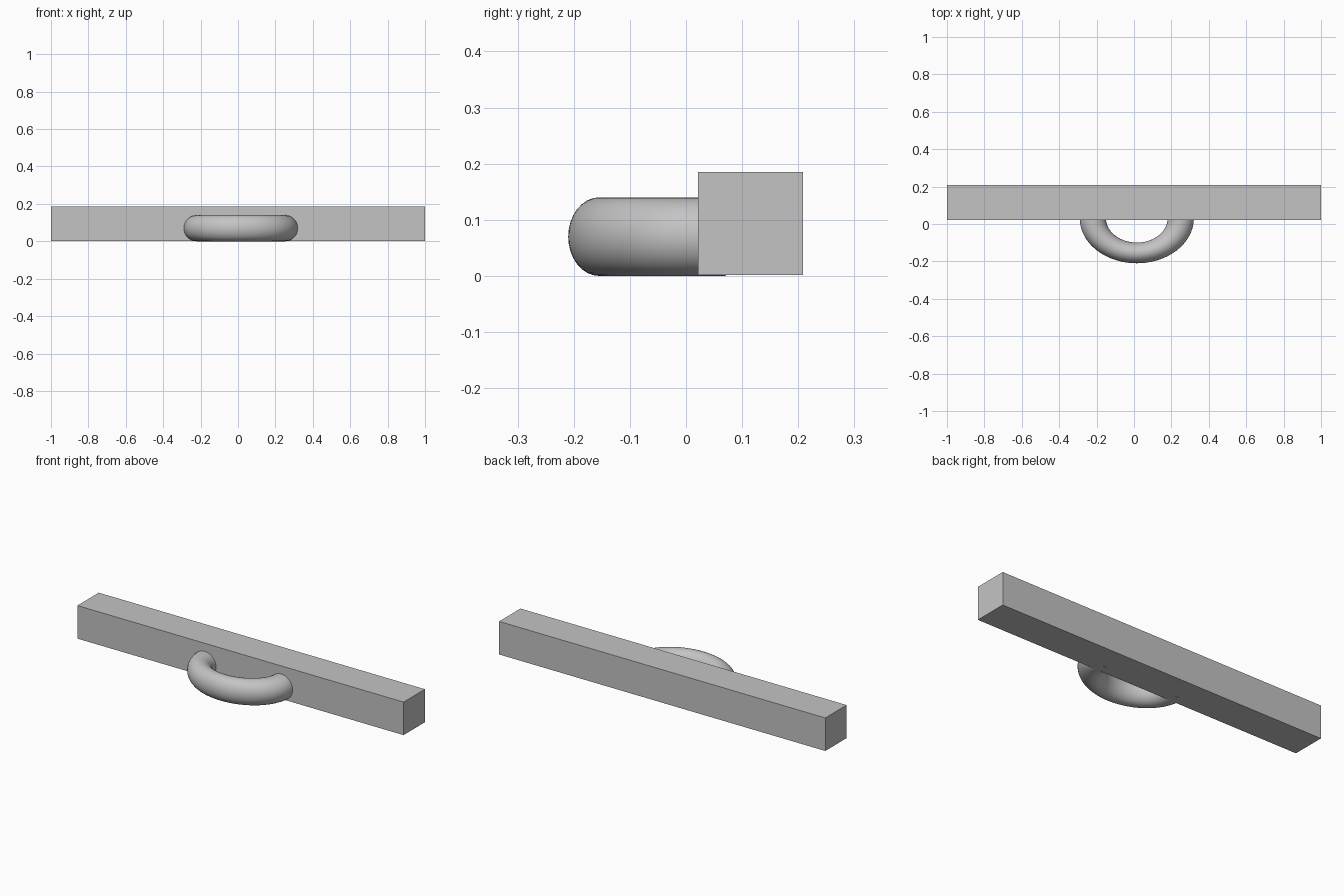
import bpy, bmesh, math
from mathutils import Matrix, Vector

cube = bpy.data.objects.get("Cube")
if cube:
    bpy.data.objects.remove(cube, do_unlink=True)

grey = bpy.data.materials.new("light grey")
grey.use_nodes = True
grey.diffuse_color = (0.55, 0.55, 0.55, 1)
grey.node_tree.nodes["Principled BSDF"].inputs["Base Color"].default_value = grey.diffuse_color


def add_object(name, bm):
    bmesh.ops.recalc_face_normals(bm, faces=bm.faces)
    mesh = bpy.data.meshes.new(name)
    bm.to_mesh(mesh)
    bm.free()
    mesh.materials.append(grey)
    obj = bpy.data.objects.new(name, mesh)
    bpy.context.collection.objects.link(obj)
    return obj


# Long square bar
bm = bmesh.new()
bmesh.ops.create_cube(bm, size=1, matrix=Matrix.Translation((0, 0.115, 0.0935))
                      @ Matrix.Diagonal((2, 0.187, 0.183, 1)))
add_object("bar", bm)

# Round handle: circle swept through a flattened arc, its ends sunk in the bar
TUBE, RING, OVERLAP = 0.07, 0.235, math.radians(12)
bm = bmesh.new()
section = Matrix.Translation((RING, 0, 0)) @ Matrix.Rotation(math.pi / 2, 4, "X")
bmesh.ops.create_circle(bm, cap_ends=False, segments=32, radius=TUBE,
                        matrix=Matrix.Rotation(OVERLAP, 4, "Z") @ section)
bmesh.ops.spin(bm, geom=bm.edges[:], cent=Vector(), axis=(0, 0, 1),
               angle=-(math.pi + 2 * OVERLAP), steps=56)
bmesh.ops.holes_fill(bm, edges=[e for e in bm.edges if e.is_boundary], sides=0)
bmesh.ops.transform(bm, verts=bm.verts, matrix=Matrix.Translation((0.015, 0.031, TUBE))
                    @ Matrix.Diagonal((1, 0.79, 1, 1)))
handle = add_object("handle", bm)
bpy.ops.object.select_all(action="DESELECT")
handle.select_set(True)
bpy.context.view_layer.objects.active = handle
bpy.ops.object.shade_smooth_by_angle(angle=math.radians(40))
